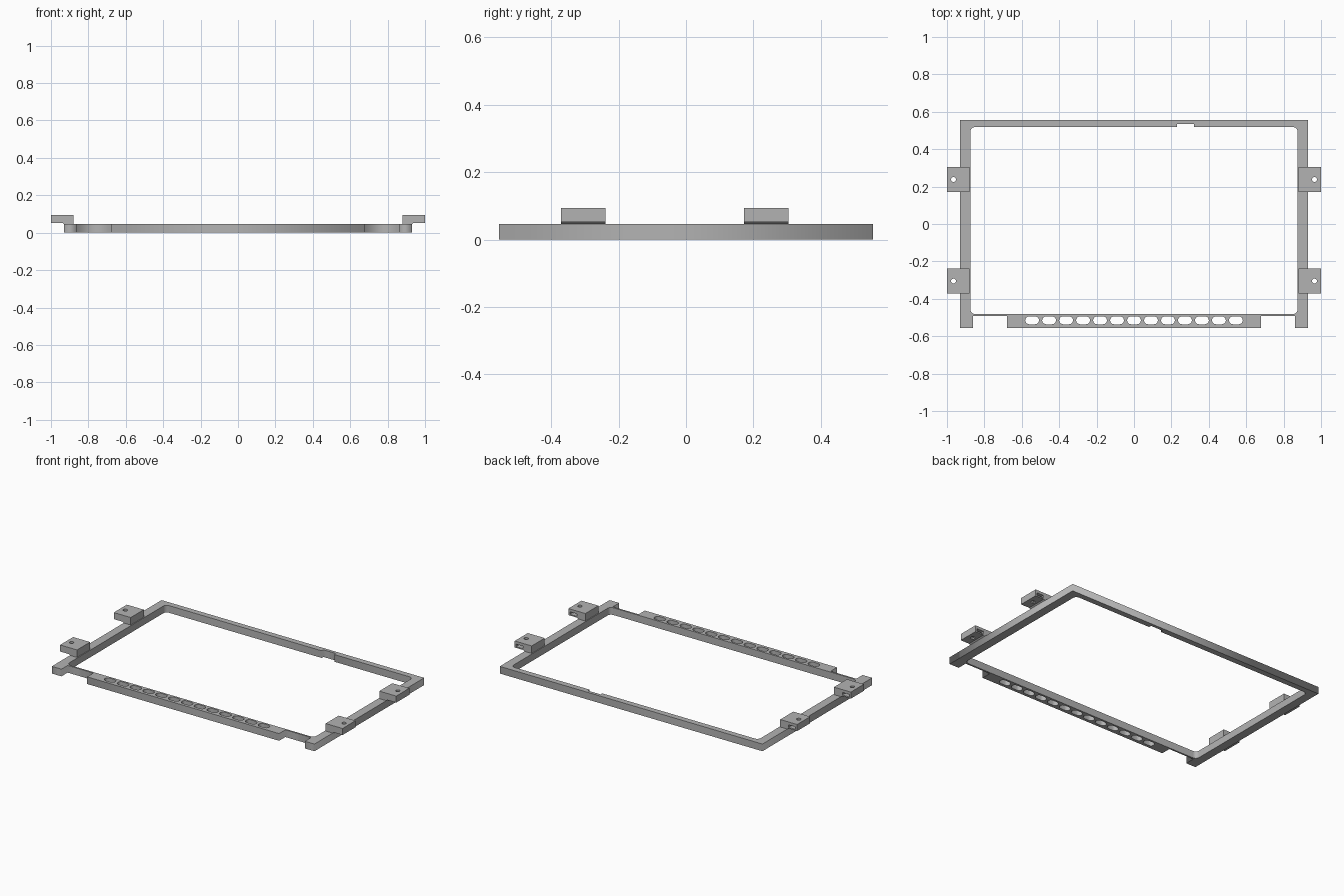
import bpy, bmesh, math
from mathutils import Vector, Matrix

cube = bpy.data.objects.get("Cube")
if cube:
    bpy.data.objects.remove(cube, do_unlink=True)

GREY = bpy.data.materials.new("plain grey")
GREY.use_nodes = True
COLOUR = (0.45, 0.45, 0.45, 1)
GREY.diffuse_color = COLOUR
GREY.node_tree.nodes["Principled BSDF"].inputs["Base Color"].default_value = COLOUR

H = 0.046            # frame height
TAB_TOP = 0.094


def arc(cx, cy, r, start, end, steps):
    return [(cx + r * math.cos(math.radians(start + (end - start) * i / steps)),
             cy + r * math.sin(math.radians(start + (end - start) * i / steps)))
            for i in range(steps + 1)]


def activate(ob):
    bpy.ops.object.select_all(action='DESELECT')
    ob.select_set(True)
    bpy.context.view_layer.objects.active = ob


def plate(name, loops, height):
    """Flat plate from an outline followed by hole outlines."""
    cu = bpy.data.curves.new(name, 'CURVE')
    cu.dimensions = '2D'
    cu.fill_mode = 'BOTH'
    cu.extrude = height / 2
    for pts in loops:
        sp = cu.splines.new('POLY')
        sp.points.add(len(pts) - 1)
        for p, (x, y) in zip(sp.points, pts):
            p.co = (x, y, 0, 1)
        sp.use_cyclic_u = True
    ob = bpy.data.objects.new(name, cu)
    bpy.context.collection.objects.link(ob)
    ob.location.z = height / 2
    activate(ob)
    bpy.ops.object.convert(target='MESH')
    ob = bpy.context.object
    bm = bmesh.new()
    bm.from_mesh(ob.data)
    bmesh.ops.remove_doubles(bm, verts=bm.verts, dist=1e-5)
    bmesh.ops.recalc_face_normals(bm, faces=bm.faces)
    bm.to_mesh(ob.data)
    bm.free()
    ob.data.materials.clear()
    ob.data.materials.append(GREY)
    return ob


def mesh_object(name, bm):
    bmesh.ops.recalc_face_normals(bm, faces=bm.faces)
    me = bpy.data.meshes.new(name)
    bm.to_mesh(me)
    bm.free()
    me.materials.append(GREY)
    ob = bpy.data.objects.new(name, me)
    bpy.context.collection.objects.link(ob)
    return ob


# Frame outline, with two notches along the front edge
half = [(0.68, -0.555), (0.68, -0.492), (0.862, -0.492), (0.862, -0.555),
        (0.93, -0.555), (0.93, 0.555)]
outline = half + [(-x, y) for x, y in reversed(half)]

# Opening with rounded corners and a small relief in the back rail
r, ix, y0, y1 = 0.025, 0.875, -0.481, 0.518
opening = (arc(ix - r, y1 - r, r, 0, 90, 6)
           + [(0.32, y1), (0.32, 0.535), (0.23, 0.535), (0.23, y1)]
           + arc(r - ix, y1 - r, r, 90, 180, 6)
           + arc(r - ix, y0 + r, r, 180, 270, 6)
           + arc(ix - r, y0 + r, r, 270, 360, 6))

# Row of rounded slots in the front rail
slots = []
for i in range(13):
    cx = (i - 6) * 0.0908
    slots.append(arc(cx + 0.016, -0.515, 0.021, -90, 90, 8)
                 + arc(cx - 0.016, -0.515, 0.021, 90, 270, 8))

plate("frame", [outline, opening] + slots, H)


# Mounting tabs: overhanging block, screw hole, nut slot open to the back
def tab(name, side, cy):
    profile = [(0.88, H), (0.93, H), (0.938, 0.052), (1, 0.052),
               (1, TAB_TOP), (0.88, TAB_TOP)]
    bm = bmesh.new()
    face = bm.faces.new([bm.verts.new((side * x, cy - 0.066, z)) for x, z in profile])
    ext = bmesh.ops.extrude_face_region(bm, geom=[face])
    bmesh.ops.translate(bm, vec=Vector((0, 0.132, 0)),
                        verts=[v for v in ext["geom"] if isinstance(v, bmesh.types.BMVert)])
    ob = mesh_object(name, bm)

    hole = bmesh.new()
    bmesh.ops.create_cone(hole, cap_ends=True, segments=24, radius1=0.013, radius2=0.013,
                          depth=0.2, matrix=Matrix.Translation((side * 0.965, cy, 0.07)))
    slot = bmesh.new()
    bmesh.ops.create_cube(slot, size=1, matrix=Matrix.Translation((side * 0.965, cy + 0.025, 0.068))
                          @ Matrix.Diagonal((0.05, 0.1, 0.016, 1)))
    cutters = [mesh_object("hole_cutter", hole), mesh_object("slot_cutter", slot)]
    for c in cutters:
        c.hide_render = True
        mod = ob.modifiers.new("cut", 'BOOLEAN')
        mod.operation = 'DIFFERENCE'
        mod.solver = 'EXACT'
        mod.object = c
    activate(ob)
    bpy.ops.object.convert(target='MESH')
    for c in cutters:
        bpy.data.objects.remove(c, do_unlink=True)


for side, label in ((1, "left"), (-1, "right")):
    tab(label + "_back_tab", side, 0.238)
    tab(label + "_front_tab", side, -0.305)
